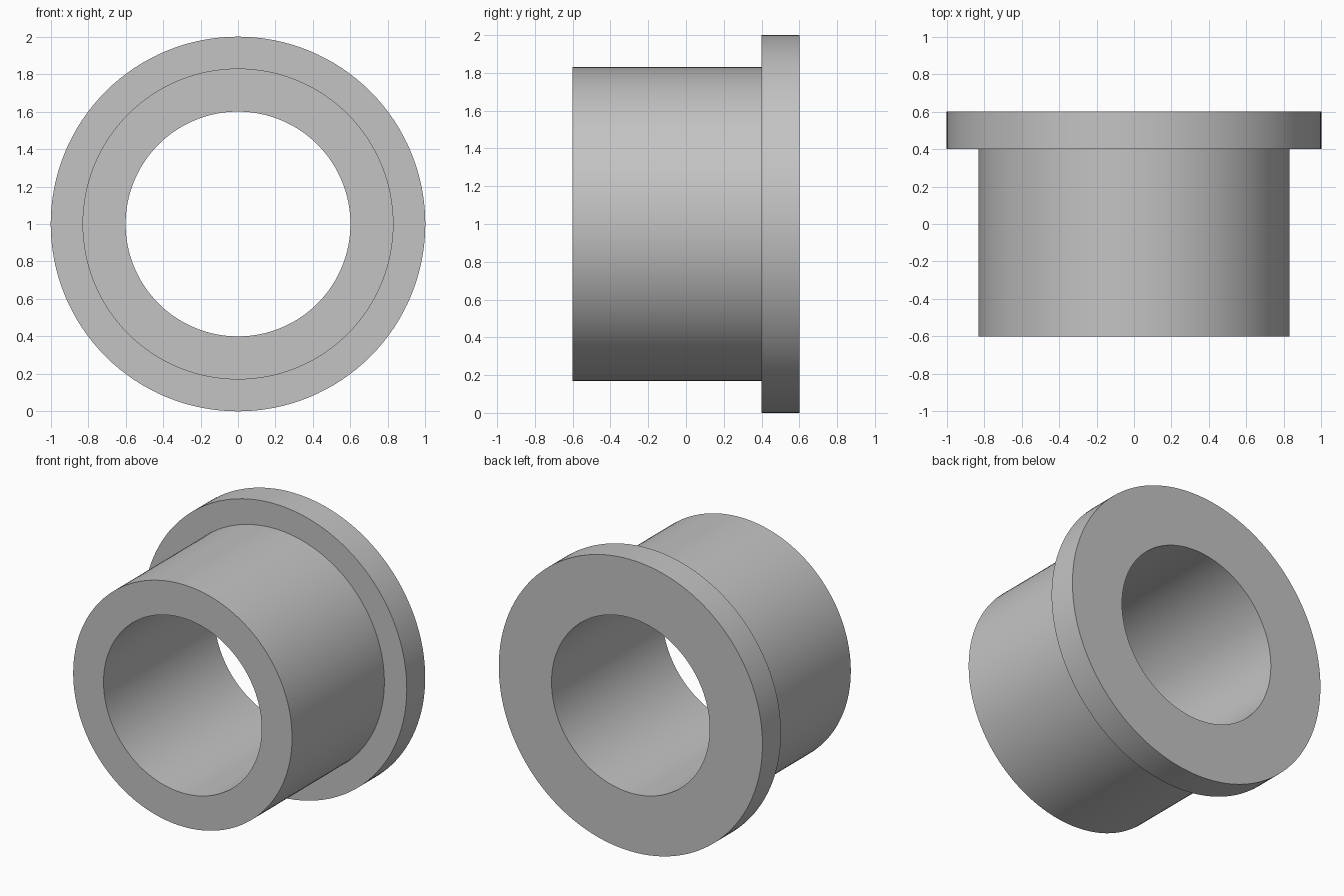
import bpy
import bmesh
from math import cos, sin, tau, radians

SEGMENTS = 128
CENTRE_Z = 1.0
BORE, BARREL, FLANGE = 0.6, 0.83, 1.0
FRONT, SHOULDER, BACK = -0.6, 0.4, 0.6

# Remove the default cube
cube = bpy.data.objects.get("Cube")
if cube:
    bpy.data.objects.remove(cube, do_unlink=True)

# Plain grey metal
grey = bpy.data.materials.new("grey_metal")
grey.use_nodes = True
colour = (0.55, 0.55, 0.55, 1.0)
grey.diffuse_color = colour
for node in grey.node_tree.nodes:
    if node.type == "BSDF_PRINCIPLED":
        node.inputs["Base Color"].default_value = colour


def lathe(name, profile, material):
    """Revolve a closed (radius, y) profile around the y axis."""
    bm = bmesh.new()
    rings = []
    for radius, y in profile:
        angles = [tau * i / SEGMENTS for i in range(SEGMENTS)]
        rings.append([bm.verts.new((radius * cos(a), y, CENTRE_Z + radius * sin(a)))
                      for a in angles])
    for ring, following in zip(rings, rings[1:] + rings[:1]):
        for i in range(SEGMENTS):
            j = (i + 1) % SEGMENTS
            bm.faces.new((ring[i], ring[j], following[j], following[i]))
    bmesh.ops.recalc_face_normals(bm, faces=bm.faces)
    mesh = bpy.data.meshes.new(name)
    bm.to_mesh(mesh)
    bm.free()
    mesh.materials.append(material)
    obj = bpy.data.objects.new(name, mesh)
    bpy.context.collection.objects.link(obj)
    return obj


# Flanged bushing: bored barrel with a wider collar at the back
bushing = lathe("flanged_bushing", [
    (BORE, FRONT), (BARREL, FRONT), (BARREL, SHOULDER),
    (FLANGE, SHOULDER), (FLANGE, BACK), (BORE, BACK)], grey)

# Smooth round walls, crisp rims
bpy.ops.object.select_all(action="DESELECT")
bushing.select_set(True)
bpy.context.view_layer.objects.active = bushing
bpy.ops.object.shade_smooth_by_angle(angle=radians(30))
